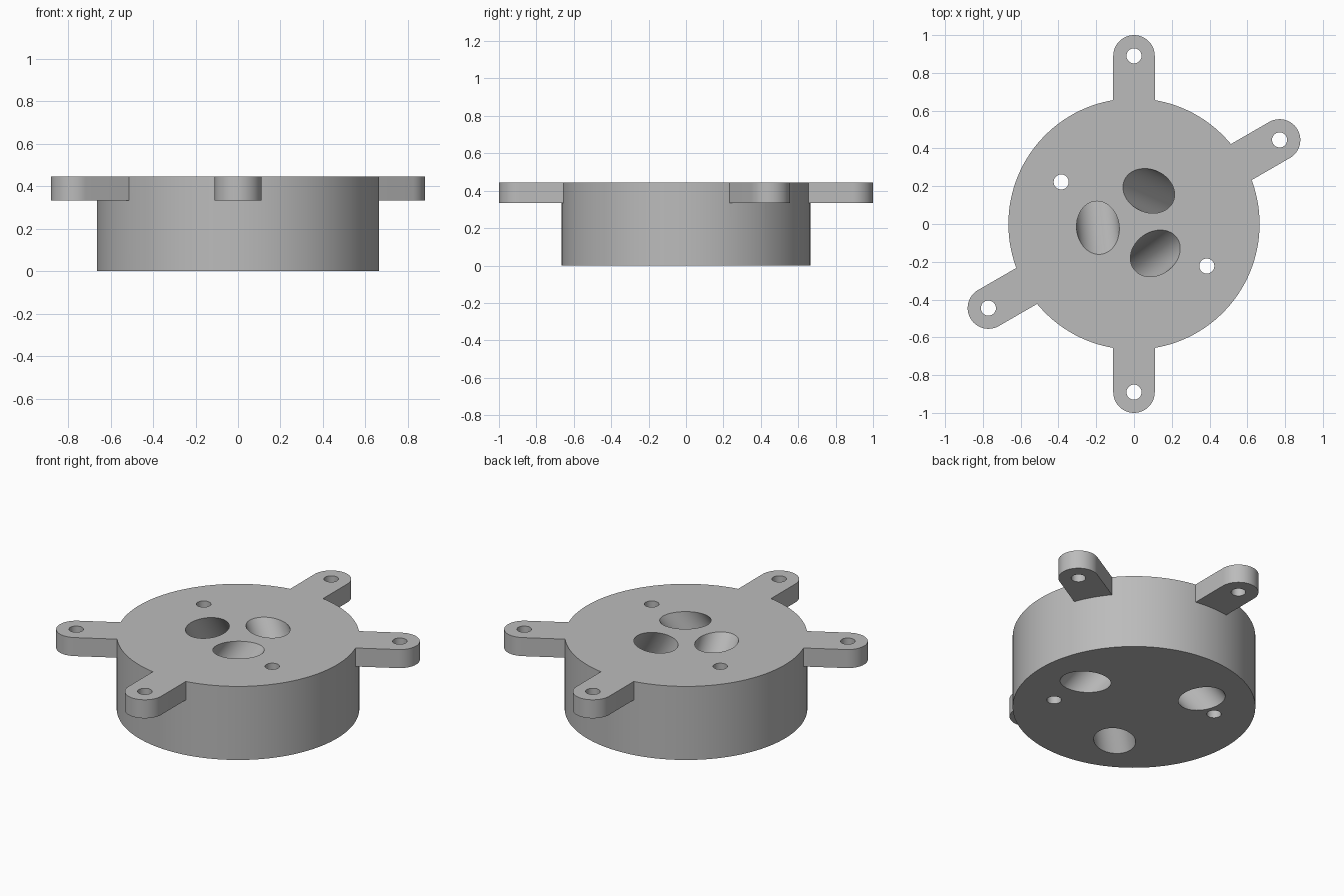
import bpy
from math import radians, sin, cos, pi
from mathutils import Vector

cube = bpy.data.objects.get("Cube")
if cube:
    bpy.data.objects.remove(cube, do_unlink=True)

HEIGHT = 0.445
LUG_BOTTOM = 0.333
BODY_RADIUS = 0.665
LUG_RADIUS = 0.11
LUG_REACH = 0.89
LUG_ANGLES = (30, 90, 210, 270)

grey = bpy.data.materials.new("light grey")
grey.use_nodes = True
colour = (0.5, 0.5, 0.5, 1)
grey.diffuse_color = colour
grey.node_tree.nodes["Principled BSDF"].inputs["Base Color"].default_value = colour


def polar(radius, degrees, z=0.0):
    a = radians(degrees)
    return Vector((radius * cos(a), radius * sin(a), z))


def cylinder(name, start, end, radius, sides):
    """Cylinder running between two points."""
    axis = end - start
    bpy.ops.mesh.primitive_cylinder_add(
        vertices=sides, radius=radius, depth=axis.length, location=(start + end) / 2,
        rotation=axis.to_track_quat('Z', 'Y').to_euler())
    obj = bpy.context.object
    obj.name = name
    return obj


def lug(angle):
    """Flat arm with a rounded end, pointing outward at the given angle."""
    outline = [(0.4, -LUG_RADIUS)]
    for i in range(25):
        a = -pi / 2 + pi * i / 24
        outline.append((LUG_REACH + LUG_RADIUS * cos(a), LUG_RADIUS * sin(a)))
    outline.append((0.4, LUG_RADIUS))
    n = len(outline)
    verts = [(x, y, z) for z in (LUG_BOTTOM, HEIGHT) for x, y in outline]
    faces = [tuple(reversed(range(n))), tuple(range(n, 2 * n))]
    faces += [(i, (i + 1) % n, n + (i + 1) % n, n + i) for i in range(n)]
    mesh = bpy.data.meshes.new("lug")
    mesh.from_pydata(verts, [], faces)
    obj = bpy.data.objects.new("lug", mesh)
    bpy.context.collection.objects.link(obj)
    obj.rotation_euler.z = radians(angle)
    return obj


def combine(target, tool, operation):
    """Apply a boolean and discard the tool object."""
    tool.hide_render = True
    bpy.context.view_layer.objects.active = target
    mod = target.modifiers.new(operation, 'BOOLEAN')
    mod.operation = operation
    mod.solver = 'EXACT'
    mod.object = tool
    bpy.ops.object.modifier_apply(modifier=mod.name)
    bpy.data.objects.remove(tool, do_unlink=True)


# Round body with four mounting lugs flush with its top
body = cylinder("body_with_lugs", Vector((0, 0, 0)), Vector((0, 0, HEIGHT)), BODY_RADIUS, 128)
for angle in LUG_ANGLES:
    combine(body, lug(angle), 'UNION')

# Vertical screw holes in the lugs and the body
screw_spots = [(LUG_REACH, a) for a in LUG_ANGLES] + [(0.445, 150), (0.445, 330)]
for reach, angle in screw_spots:
    hole = cylinder("screw_hole_cutter", polar(reach, angle, -0.1),
                    polar(reach, angle, HEIGHT + 0.1), 0.04, 32)
    combine(body, hole, 'DIFFERENCE')

# Three slanted bores, twisted around the centre
for angle in (66, 186, 306):
    top = polar(0.192, angle, HEIGHT)
    slant = polar(0.332, angle - 90, -HEIGHT)
    bore = cylinder("bore_cutter", top - slant * 0.6, top + slant * 1.6, 0.113, 64)
    combine(body, bore, 'DIFFERENCE')

# Finish: one colour, smooth walls and crisp rims
body.data.materials.clear()
body.data.materials.append(grey)
for face in body.data.polygons:
    face.material_index = 0
bpy.ops.object.select_all(action='DESELECT')
body.select_set(True)
bpy.context.view_layer.objects.active = body
bpy.ops.object.shade_smooth_by_angle(angle=radians(30))
